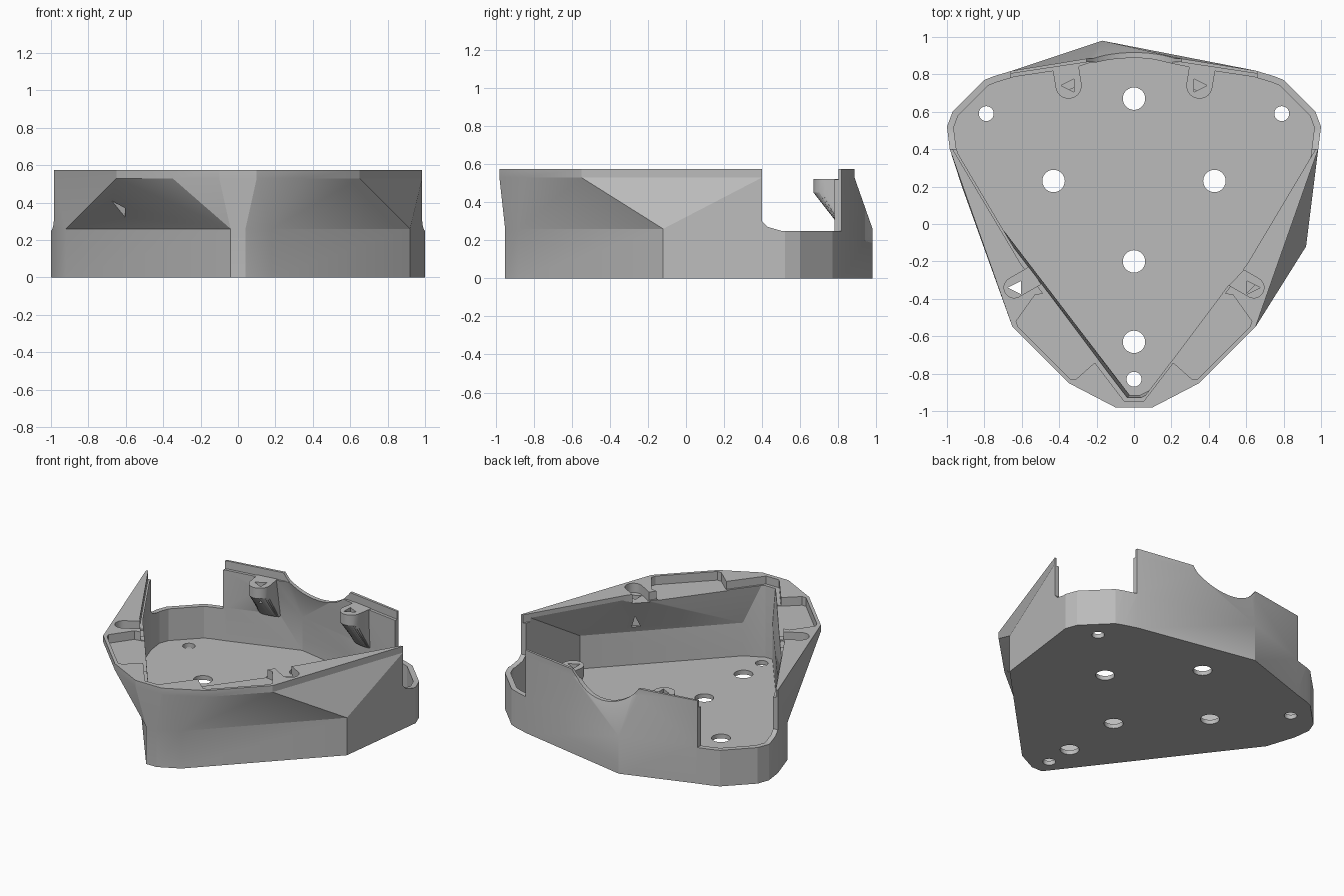
import bpy, bmesh
from math import sin, cos, pi, radians
from mathutils import Vector

if "Cube" in bpy.data.objects:
    bpy.data.objects.remove(bpy.data.objects["Cube"])

grey = bpy.data.materials.new("mid grey plastic")
grey.use_nodes = True
grey.diffuse_color = (0.5, 0.5, 0.5, 1)
grey.node_tree.nodes["Principled BSDF"].inputs["Base Color"].default_value = (0.5, 0.5, 0.5, 1)

RIM, LEDGE, WAIST, LOW = 0.575, 0.52, 0.26, 0.25
WALL, FLOOR = 0.035, 0.03


def level(pts, z):
    return [(p[0], p[1], z) for p in pts]


def loft(name, rings):
    """Closed solid through matching rings, splitting each quad on its shorter diagonal."""
    bm = bmesh.new()
    rows = [[bm.verts.new(p) for p in ring] for ring in rings]
    n = len(rows[0])
    for a, b in zip(rows, rows[1:]):
        for i in range(n):
            j = (i + 1) % n
            if (a[i].co - b[j].co).length <= (a[j].co - b[i].co).length:
                bm.faces.new((a[i], a[j], b[j]))
                bm.faces.new((a[i], b[j], b[i]))
            else:
                bm.faces.new((a[i], a[j], b[i]))
                bm.faces.new((a[j], b[j], b[i]))
    bm.faces.new(rows[0][::-1])
    bm.faces.new(rows[-1])
    bmesh.ops.remove_doubles(bm, verts=bm.verts, dist=1e-5)
    bmesh.ops.recalc_face_normals(bm, faces=bm.faces)
    mesh = bpy.data.meshes.new(name)
    bm.to_mesh(mesh)
    bm.free()
    mesh.materials.append(grey)
    obj = bpy.data.objects.new(name, mesh)
    bpy.context.scene.collection.objects.link(obj)
    return obj


def prism(name, pts, z0, z1):
    return loft(name, [level(pts, z0), level(pts, z1)])


def inset(pts, d):
    """Mitred inward offset of a counter-clockwise outline; repeated points are allowed."""
    vs, out = [Vector(p) for p in pts], []
    n = len(vs)
    for i, p in enumerate(vs):
        a = next(vs[(i - k) % n] for k in range(1, n) if (vs[(i - k) % n] - p).length > 1e-4)
        b = next(vs[(i + k) % n] for k in range(1, n) if (vs[(i + k) % n] - p).length > 1e-4)
        u, v = (p - a).normalized(), (b - p).normalized()
        m = Vector((-u.y - v.y, u.x + v.x))
        out.append(tuple(p + m * (2 * d / m.length_squared)))
    return out


def circle(x, y, r, n=28):
    return [(x + r * cos(2 * pi * i / n), y + r * sin(2 * pi * i / n)) for i in range(n)]


def tongue(x, y, r, angle, length):
    """Half-round tab whose straight end points along angle."""
    a = radians(angle)
    pts = [(x + r * cos(a + pi / 2 + pi * i / 14), y + r * sin(a + pi / 2 + pi * i / 14))
           for i in range(15)]
    dx, dy = length * cos(a), length * sin(a)
    return pts + [(pts[-1][0] + dx, pts[-1][1] + dy), (pts[0][0] + dx, pts[0][1] + dy)]


def combine(body, tool, operation="DIFFERENCE"):
    tool.hide_render = True
    mod = body.modifiers.new(tool.name, "BOOLEAN")
    mod.operation, mod.solver, mod.object = operation, "EXACT", tool
    bpy.context.view_layer.objects.active = body
    bpy.ops.object.modifier_apply(modifier=mod.name)
    bpy.data.objects.remove(tool)


def mirrored(pts, side):
    return pts if side > 0 else [(-x, y) for x, y in reversed(pts)]


# Outlines: foot, outer rim and opening, as matching points
corner = [(.985, .4), (1, .52), (.97, .6), (.8, .77), (.75, .79), (.65, .82)]
nose_right = [((-.04, -.95), (-.1, -.98), (-.04, -.93)),
              ((.04, -.95), (.1, -.98), (.04, -.93)),
              ((.18, -.88), (.35, -.85), (.17, -.76)),
              ((.92, -.12), (.65, -.55), (.59, -.2))]
back = [((-.17, .98), (.25, .885), (.25, .845)),
        ((-.17, .98), (-.25, .885), (-.25, .845))]
left = [((-.92, .2), (-.65, -.55), (-.59, -.2)),
        ((-.04, -.95), (-.35, -.85), (-.17, -.76))]
same = lambda pts: [(p, p, None) for p in pts]
rows = nose_right + same(corner) + back + same(mirrored(corner, -1)) + left
foot = [r[0] for r in rows]
rim = [r[1] for r in rows]
foot_in = inset(foot, WALL)
opening = [r[2] or f for r, f in zip(rows, foot_in)]

# Outer body, then hollowed
shell = loft("housing_shell", [level(foot, 0), level(foot, WAIST),
                               level(rim, LEDGE + .01), level(rim, RIM)])
combine(shell, loft("cavity", [level(foot_in, FLOOR), level(foot_in, WAIST),
                               level(opening, RIM), level(opening, .8)]))

# Stepped ledge inside the rim
combine(shell, prism("ledge_cut", inset(opening, -.02), LEDGE, .9))

# Lowered walls at the two rear corners
side_cut = [(.4, .9), (.4, .3), (.43, .27), (.5, LOW), (1, LOW), (1, .9)]
for side in (-1, 1):
    combine(shell, loft("corner_cut", [[(side * x, y, z) for y, z in side_cut]
                                       for x in (.66, 1.2)]))

# Screw bosses: rear tabs tapering into the wall
for side in (-1, 1):
    angle, length = 90 - 9 * side, .11
    tab = tongue(.35 * side, .74, .07, angle, length)
    d = Vector((cos(radians(angle)), sin(radians(angle))))
    end = Vector(tab[-1]).dot(d)
    shift = .015 if side > 0 else .05
    foot_tab = [tuple(Vector(p) + d * (.8 * (end - Vector(p).dot(d)) + shift)) for p in tab]
    combine(shell, loft("rear_boss", [level(foot_tab, LOW), level(tab, .45),
                                      level(tab, LEDGE + .003)]), "UNION")

# Round notch through the back wall
combine(shell, loft("back_notch", [[(x, y, z) for x, z in circle(0, .75, .31, 48)]
                                   for y in (.78, 1.2)]))

# Front pockets, boss recesses and triangular screw holes
pocket = [(.53, -.38), (.42, -.36), (.17, -.72), (.22, -.75), (.31, -.83),
          (.34, -.83), (.62, -.55), (.63, -.52)]
triangle = [(.045, 0), (-.025, .035), (-.025, -.035)]
for side in (-1, 1):
    combine(shell, prism("pocket", mirrored(pocket, side), LEDGE - .005, .9))
    recess = tongue(.64, -.34, .055, 150, .13)
    combine(shell, prism("boss_recess", mirrored(recess, side), LEDGE - .01, .9))
    for x, y, depth in ((.63, -.34, .3), (.345, .74, .4)):
        hole = [(x + a, y + b) for a, b in triangle]
        combine(shell, prism("screw_hole", mirrored(hole, side), depth, .9))

# Round holes through the floor
for x, y, r in ((0, .67, .06), (-.43, .23, .06), (.43, .23, .06), (0, -.2, .06),
                (0, -.63, .06), (0, -.83, .04), (-.79, .59, .04), (.79, .59, .04)):
    combine(shell, prism("floor_hole", circle(x, y, r), -.1, .1))

# Smooth the rounded parts, keep the creases
bpy.ops.object.select_all(action="DESELECT")
shell.select_set(True)
bpy.context.view_layer.objects.active = shell
bpy.ops.object.shade_smooth_by_angle(angle=radians(20))
